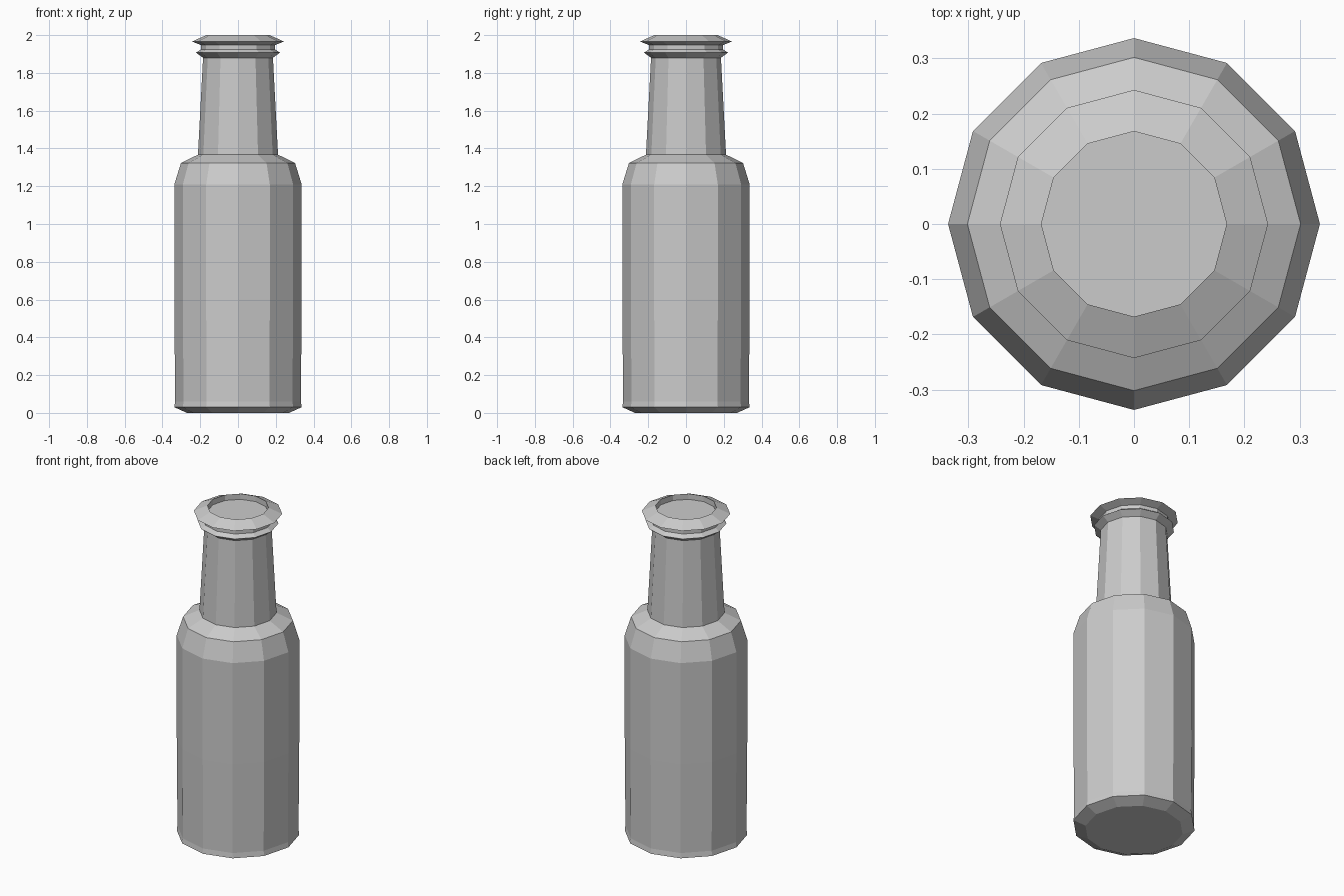
import bpy
import bmesh
from math import cos, sin, tau

if "Cube" in bpy.data.objects:
    bpy.data.objects.remove(bpy.data.objects["Cube"], do_unlink=True)

SIDES = 12


def make_material(name, rgb):
    mat = bpy.data.materials.new(name)
    mat.use_nodes = True
    color = (*rgb, 1)
    mat.diffuse_color = color
    mat.node_tree.nodes["Principled BSDF"].inputs["Base Color"].default_value = color
    return mat


def lathe(name, profile, mat):
    """Spin a (radius, height) profile into a closed, flat-sided solid."""
    bm = bmesh.new()
    rings = [[bm.verts.new((r * cos(tau * i / SIDES), r * sin(tau * i / SIDES), z))
              for i in range(SIDES)] for r, z in profile]
    for low, high in zip(rings, rings[1:]):
        for i in range(SIDES):
            j = (i + 1) % SIDES
            bm.faces.new((low[i], low[j], high[j], high[i]))
    bm.faces.new(rings[0][::-1])
    bm.faces.new(rings[-1])
    mesh = bpy.data.meshes.new(name)
    bm.to_mesh(mesh)
    bm.free()
    mesh.materials.append(mat)
    obj = bpy.data.objects.new(name, mesh)
    bpy.context.collection.objects.link(obj)
    return obj


grey = make_material("grey", (0.6, 0.6, 0.6))

base = [(0.27, 0), (0.337, 0.03)]
body = [(0.333, 0.06), (0.337, 0.6), (0.337, 1.21)]
shoulder = [(0.302, 1.323), (0.212, 1.367)]
neck = [(0.185, 1.88)]
collar = [(0.222, 1.907), (0.196, 1.925)]
lip = [(0.196, 1.947), (0.243, 1.966), (0.168, 2.0)]
recessed_mouth = [(0.168, 1.966)]

lathe("bottle", base + body + shoulder + neck + collar + lip + recessed_mouth, grey)
